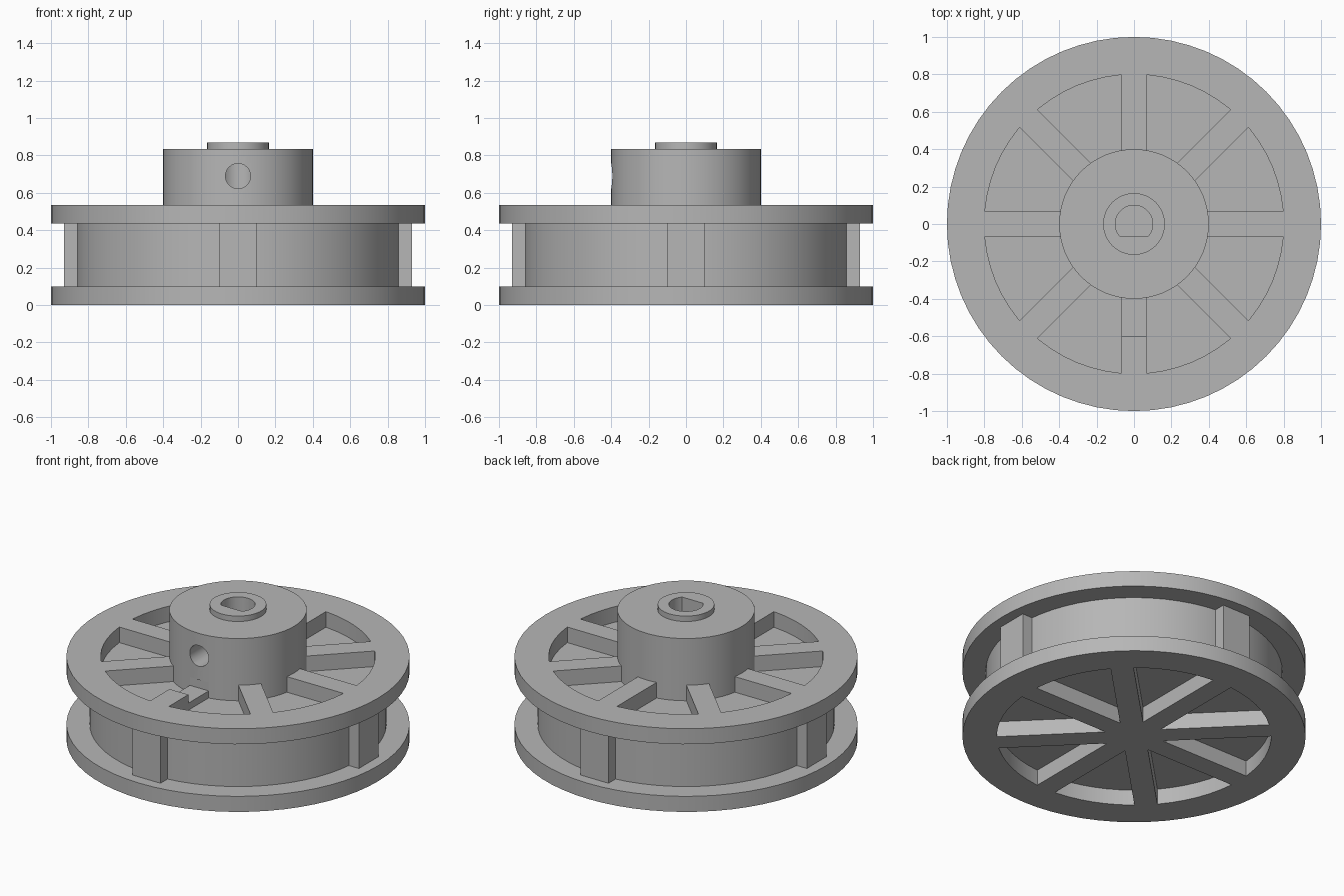
import bpy, bmesh
from math import sin, cos, pi, asin, radians
from mathutils import Matrix, Vector

cube = bpy.data.objects.get("Cube")
if cube:
    bpy.data.objects.remove(cube, do_unlink=True)

SEGMENTS = 64
SPOKES = 8
HALF = 0.067          # half width of a spoke
RIM_IN = 0.8          # inner radius of the rim
WEB_LOW, WEB_TOP, TOP = 0.1, 0.435, 0.535

grey = bpy.data.materials.new("plain grey")
grey.use_nodes = True
colour = (0.47, 0.47, 0.47, 1)
grey.diffuse_color = colour
grey.node_tree.nodes["Principled BSDF"].inputs["Base Color"].default_value = colour


def finish(name, bm):
    bmesh.ops.remove_doubles(bm, verts=bm.verts, dist=1e-5)
    bmesh.ops.recalc_face_normals(bm, faces=bm.faces)
    mesh = bpy.data.meshes.new(name)
    bm.to_mesh(mesh)
    bm.free()
    mesh.materials.append(grey)
    obj = bpy.data.objects.new(name, mesh)
    bpy.context.collection.objects.link(obj)
    return obj


def lathe(name, profile):
    """Turn an (r, z) profile around the z axis."""
    bm = bmesh.new()
    verts = [bm.verts.new((r, 0, z)) for r, z in profile]
    edges = [bm.edges.new(pair) for pair in zip(verts, verts[1:])]
    bmesh.ops.spin(bm, geom=verts + edges, cent=(0, 0, 0), axis=(0, 0, 1),
                   angle=2 * pi, steps=SEGMENTS, use_merge=True)
    return finish(name, bm)


def prism(name, outline, low, high, matrix=Matrix()):
    """Extrude an (x, y) outline from low to high."""
    bm = bmesh.new()
    face = bm.faces.new([bm.verts.new((x, y, low)) for x, y in outline])
    new = bmesh.ops.extrude_face_region(bm, geom=[face])["geom"]
    bmesh.ops.translate(bm, vec=(0, 0, high - low),
                        verts=[v for v in new if isinstance(v, bmesh.types.BMVert)])
    bm.transform(matrix)
    return finish(name, bm)


def rectangle(x0, x1, y0, y1):
    return [(x0, y0), (x1, y0), (x1, y1), (x0, y1)]


def arc(radius, start, end, steps):
    angles = [start + (end - start) * i / steps for i in range(steps + 1)]
    return [(radius * cos(a), radius * sin(a)) for a in angles]


def cut(obj, cutter):
    mod = obj.modifiers.new("cut", "BOOLEAN")
    mod.operation, mod.solver, mod.object = "DIFFERENCE", "EXACT", cutter
    bpy.context.view_layer.objects.active = obj
    bpy.ops.object.modifier_apply(modifier=mod.name)


# Drum with two flanges and a recessed web on both sides
body = lathe("flanged_drum", [
    (0, WEB_LOW), (RIM_IN, WEB_LOW), (RIM_IN, 0), (1, 0), (1, WEB_LOW),
    (0.865, WEB_LOW), (0.865, WEB_TOP), (1, WEB_TOP), (1, TOP),
    (RIM_IN, TOP), (RIM_IN, WEB_TOP), (0, WEB_TOP)])

# Star of spokes whose tips meet the rim exactly
star = []
for i in range(SPOKES):
    turn = Matrix.Rotation(2 * pi * i / SPOKES, 2)
    side = RIM_IN - HALF * (1 - cos(2 * pi / SEGMENTS)) / sin(2 * pi / SEGMENTS)
    inner = HALF / sin(pi / SPOKES)
    valley = (inner * cos(pi / SPOKES), inner * sin(pi / SPOKES))
    for p in [(side, -HALF), (RIM_IN, 0), (side, HALF), valley]:
        star.append(tuple(turn @ Vector(p)))
upper = prism("upper_spokes", star, WEB_TOP - 0.005, TOP)
lower = prism("lower_spokes", star, 0, WEB_LOW + 0.005)

# Hub with a raised collar
hub = lathe("hub", [(0, WEB_TOP - 0.005), (0.4, WEB_TOP - 0.005), (0.4, 0.835),
                    (0.165, 0.835), (0.165, 0.87), (0, 0.87)])

# D-shaped shaft bore, screw hole and screw clearance notch
flat = asin(HALF / 0.1)
bore = prism("bore_cutter", arc(0.1, -flat, pi + flat, 40), 0.45, 1)
screw = prism("screw_cutter", arc(HALF, 0, 2 * pi, 32)[:-1], 0, 0.5,
              Matrix.Translation((0, 0, 0.69)) @ Matrix.Rotation(pi / 2, 4, "X"))
notch = prism("notch_cutter", rectangle(-0.0672, 0.0672, -0.6, -0.393), 0.48, TOP + 0.001)
for cutter in (bore, screw, notch):
    cut(hub, cutter)
cut(upper, notch)
for cutter in (bore, screw, notch):
    bpy.data.objects.remove(cutter, do_unlink=True)

# Four lugs around the drum
lugs = [prism("drum_lug", rectangle(0.8, 0.93, -0.1, 0.1), WEB_LOW, WEB_TOP,
              Matrix.Rotation(i * pi / 2, 4, "Z")) for i in range(4)]

for obj in [body, upper, lower, hub] + lugs:
    obj.data.shade_smooth()
    obj.data.set_sharp_from_angle(angle=radians(30))
